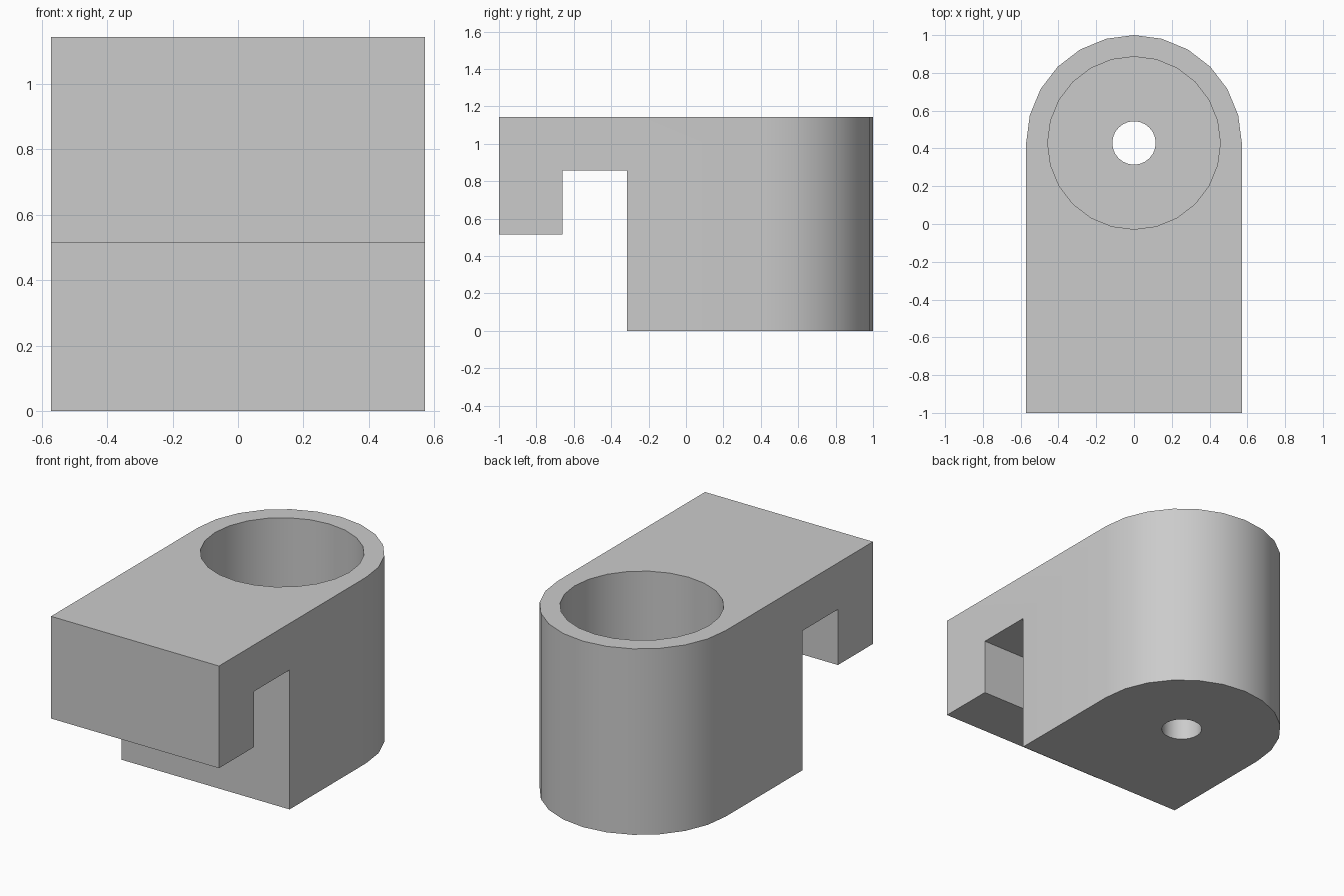
import bpy
import bmesh
from math import sin, cos, pi, radians

cube = bpy.data.objects.get("Cube")
if cube:
    bpy.data.objects.remove(cube, do_unlink=True)

# Main dimensions
HALF_W = 0.571
HEIGHT = 1.143
AXIS_Y = 0.429
BORE_R, HOLE_R = 0.457, 0.115
FLOOR_Z = 0.2
SIDES = 24

grey = bpy.data.materials.new("plain grey")
grey.use_nodes = True
colour = (0.6, 0.6, 0.6, 1)
grey.diffuse_color = colour
grey.node_tree.nodes["Principled BSDF"].inputs["Base Color"].default_value = colour


def prism(name, outline, z0, z1):
    """Extrude a counter-clockwise xy outline from z0 to z1."""
    bm = bmesh.new()
    face = bm.faces.new([bm.verts.new((x, y, z0)) for x, y in outline])
    top = bmesh.ops.extrude_face_region(bm, geom=[face])
    verts = [v for v in top["geom"] if isinstance(v, bmesh.types.BMVert)]
    bmesh.ops.translate(bm, verts=verts, vec=(0, 0, z1 - z0))
    bmesh.ops.recalc_face_normals(bm, faces=bm.faces)
    mesh = bpy.data.meshes.new(name)
    bm.to_mesh(mesh)
    bm.free()
    mesh.materials.append(grey)
    obj = bpy.data.objects.new(name, mesh)
    bpy.context.collection.objects.link(obj)
    return obj


def arc(radius, steps):
    return [(radius * cos(2 * pi * i / SIDES), AXIS_Y + radius * sin(2 * pi * i / SIDES))
            for i in range(steps)]


def strip(y0, y1):
    return [(-1, y0), (1, y0), (1, y1), (-1, y1)]


# Body: straight front with a half-round back
body = prism("holder_body", [(-HALF_W, -1), (HALF_W, -1)] + arc(HALF_W, SIDES // 2 + 1), 0, HEIGHT)

# Cutters: space below the lip, hook slot, wide bore, drain hole
cutters = [
    prism("lip_cutter", strip(-1.2, -0.5), -0.2, 0.515),
    prism("slot_cutter", strip(-0.66, -0.315), -0.3, 0.857),
    prism("bore_cutter", arc(BORE_R, SIDES), FLOOR_Z, HEIGHT + 0.2),
    prism("hole_cutter", arc(HOLE_R, SIDES), -0.2, FLOOR_Z + 0.2),
]

bpy.ops.object.select_all(action="DESELECT")
bpy.context.view_layer.objects.active = body
body.select_set(True)
for cutter in cutters:
    cutter.hide_render = True
    mod = body.modifiers.new(cutter.name, "BOOLEAN")
    mod.operation = "DIFFERENCE"
    mod.solver = "EXACT"
    mod.object = cutter
    bpy.ops.object.modifier_apply(modifier=mod.name)
    bpy.data.objects.remove(cutter, do_unlink=True)

# Smooth the round walls, keep the edges sharp
bpy.ops.object.shade_smooth_by_angle(angle=radians(30))
